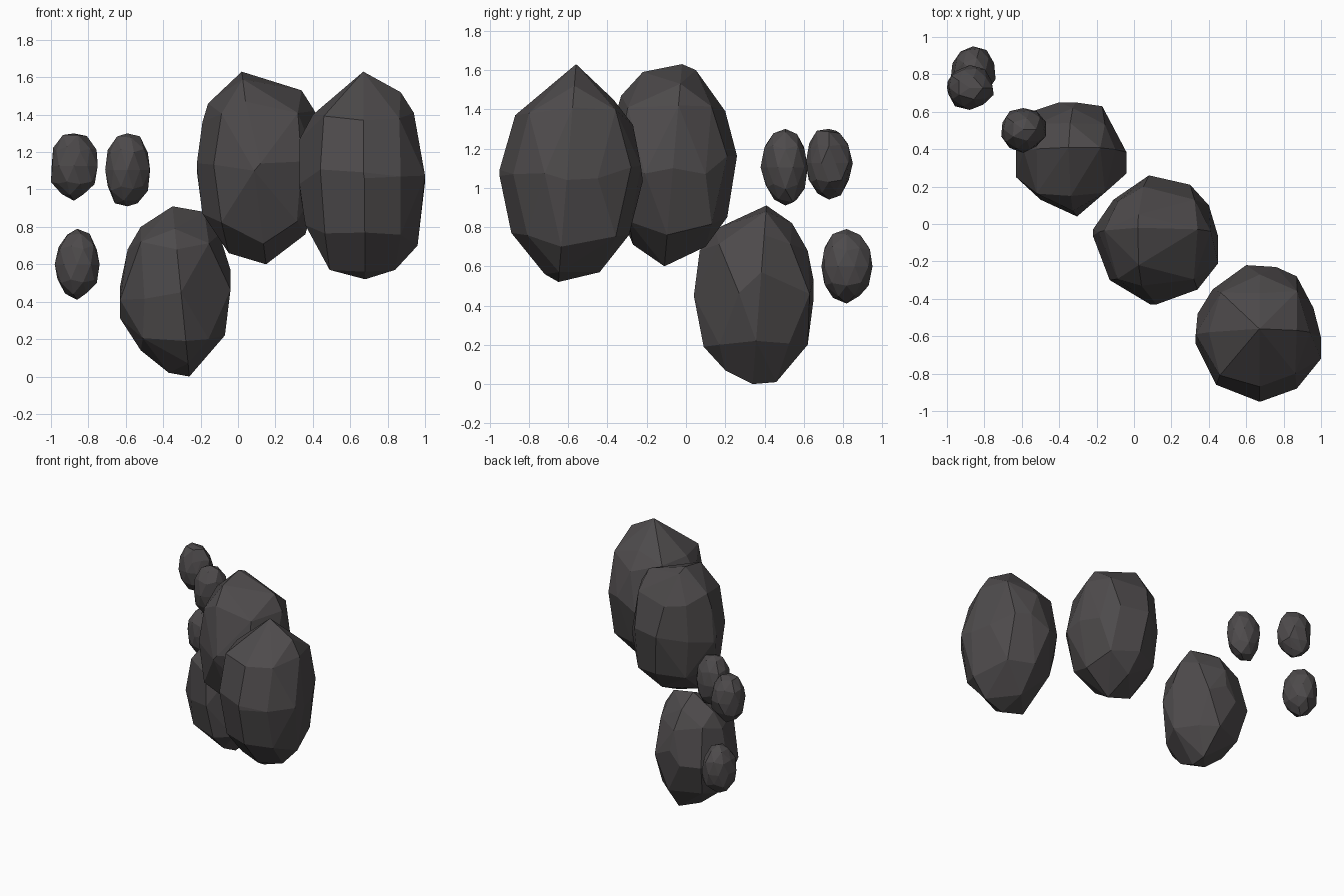
import bpy, bmesh, random
from mathutils import Vector

if "Cube" in bpy.data.objects:
    bpy.data.objects.remove(bpy.data.objects["Cube"])

stone = bpy.data.materials.new("dark_stone")
stone.diffuse_color = (0.075, 0.069, 0.071, 1)
stone.use_nodes = True
stone.node_tree.nodes["Principled BSDF"].inputs["Base Color"].default_value = stone.diffuse_color


def hull_object(name, points):
    """Wrap points in a faceted convex hull, merging nearly flat facets."""
    bm = bmesh.new()
    for p in points:
        bm.verts.new(p)
    res = bmesh.ops.convex_hull(bm, input=bm.verts[:])
    loose = [v for v in bm.verts if not v.link_faces]
    bmesh.ops.delete(bm, geom=loose, context='VERTS')
    bmesh.ops.dissolve_limit(bm, angle_limit=0.14, verts=bm.verts[:], edges=bm.edges[:])
    bmesh.ops.recalc_face_normals(bm, faces=bm.faces[:])
    me = bpy.data.meshes.new(name)
    bm.to_mesh(me)
    bm.free()
    me.materials.append(stone)
    ob = bpy.data.objects.new(name, me)
    bpy.context.collection.objects.link(ob)


def boulder(name, front, side, top, seed):
    """Boulder from its front (x,z), side (y,z) and top (x,y) outlines."""
    rnd = random.Random(seed)

    def axis(outline):
        # leaning centre line from lowest to highest outline point
        lo, hi = min(outline, key=lambda p: p[1]), max(outline, key=lambda p: p[1])
        return lambda z: lo[0] + (hi[0] - lo[0]) * (z - lo[1]) / (hi[1] - lo[1])

    ax, ay = axis(front), axis(side)
    zs = [p[1] for p in front]
    xs, ys = [p[0] for p in top], [p[1] for p in top]
    c = Vector((min(xs) + max(xs), min(ys) + max(ys), min(zs) + max(zs))) / 2
    h = Vector((max(xs) - min(xs), max(ys) - min(ys), max(zs) - min(zs))) / 2
    pts = [(x, ay(z), z) for x, z in front]
    pts += [(ax(z), y, z) for y, z in side]
    pts += [(x, y, c.z + rnd.uniform(-.1, .1) * h.z) for x, y in top]
    # shoulder corners between the outlines
    for sx in (-1, 1):
        for sy in (-1, 1):
            for sz in (-1, 1):
                k = rnd.uniform(.98, 1.06)
                pts.append((c.x + sx * .59 * k * h.x, c.y + sy * .59 * k * h.y,
                            c.z + sz * .55 * k * h.z))
    hull_object(name, pts)


def pebble(name, lo, hi, seed):
    """Small jittered stone fitted to a box."""
    rnd = random.Random(seed)
    bm = bmesh.new()
    bmesh.ops.create_icosphere(bm, subdivisions=2, radius=1)
    pts = [v.co * rnd.uniform(.93, 1.06) for v in bm.verts]
    bm.free()
    mn = [min(p[i] for p in pts) for i in range(3)]
    mx = [max(p[i] for p in pts) for i in range(3)]
    hull_object(name, [[lo[i] + (p[i] - mn[i]) / (mx[i] - mn[i]) * (hi[i] - lo[i])
                        for i in range(3)] for p in pts])


# Three large boulders
boulder("right_boulder",
        [(.67, 1.63), (.87, 1.52), (.94, 1.41), (1, 1.04), (.96, .70), (.84, .57),
         (.68, .52), (.49, .57), (.36, .81), (.33, 1.0), (.33, 1.27), (.40, 1.40)],
        [(-.56, 1.63), (-.37, 1.45), (-.27, 1.32), (-.23, 1.09), (-.29, .76), (-.44, .57),
         (-.65, .52), (-.72, .56), (-.89, .77), (-.95, 1.06), (-.87, 1.37), (-.75, 1.47)],
        [(.60, -.22), (.76, -.23), (.87, -.28), (.96, -.45), (1, -.72), (.87, -.88),
         (.67, -.95), (.44, -.86), (.33, -.64), (.34, -.48), (.42, -.35)], 1)
boulder("middle_boulder",
        [(.02, 1.63), (.34, 1.53), (.41, 1.42), (.45, 1.1), (.36, .76), (.15, .60),
         (-.05, .66), (-.19, .87), (-.22, 1.14), (-.19, 1.36), (-.16, 1.46)],
        [(-.02, 1.63), (.05, 1.60), (.20, 1.39), (.25, 1.19), (.21, .85), (.10, .70),
         (-.11, .60), (-.27, .71), (-.43, 1.1), (-.33, 1.47), (-.22, 1.59)],
        [(.08, .26), (.30, .21), (.40, .10), (.45, -.21), (.34, -.35), (.12, -.43),
         (-.13, -.30), (-.22, -.03), (-.11, .13)], 2)
boulder("low_boulder",
        [(-.35, .91), (-.18, .88), (-.10, .76), (-.04, .57), (-.07, .22), (-.26, 0),
         (-.37, .02), (-.52, .14), (-.63, .31), (-.62, .49), (-.59, .68), (-.52, .80)],
        [(.41, .91), (.54, .82), (.62, .68), (.65, .53), (.62, .20), (.46, .01),
         (.34, 0), (.20, .07), (.09, .19), (.04, .45), (.07, .68), (.15, .79)],
        [(-.40, .65), (-.17, .63), (-.04, .37), (-.04, .27), (-.30, .05), (-.50, .13),
         (-.63, .25), (-.63, .40), (-.55, .60)], 3)

# Three small stones
pebble("inner_pebble", (-.71, .38, .91), (-.47, .62, 1.30), 4)
pebble("outer_pebble", (-1.0, .61, .94), (-.75, .85, 1.30), 5)
pebble("low_pebble", (-.98, .69, .41), (-.74, .95, .79), 6)
